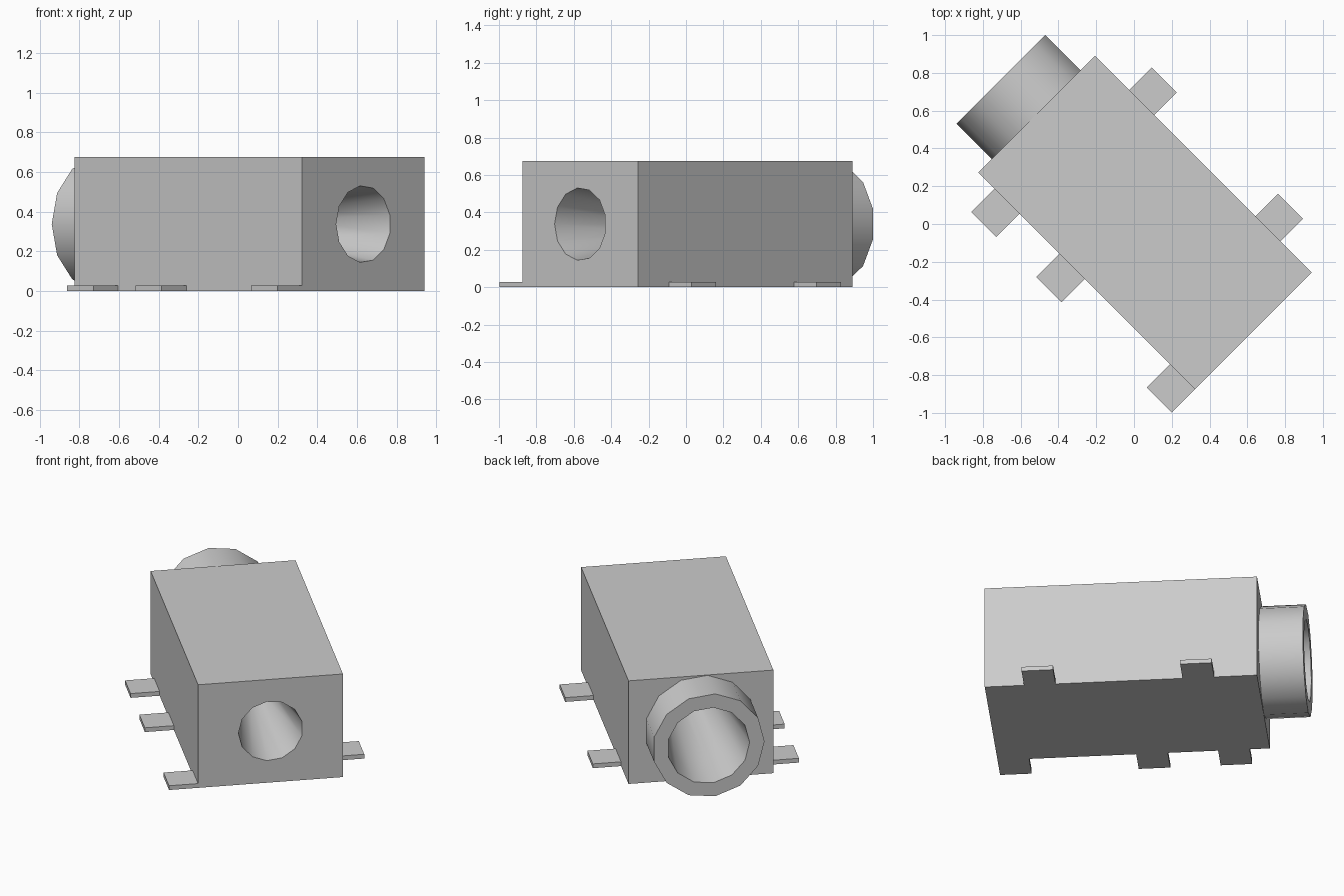
import bpy
import bmesh
import math
from mathutils import Matrix

if "Cube" in bpy.data.objects:
    bpy.data.objects.remove(bpy.data.objects["Cube"])

SIDES = 13
HEIGHT = 0.675
AXIS_Y, AXIS_Z = -0.0475, HEIGHT / 2
BACK, FACE, TIP = -0.847, 0.775, 1.039
# The connector lies diagonally: its socket end points along local +x
TURN = Matrix.Rotation(math.radians(135), 4, "Z")

grey = bpy.data.materials.new("plain_grey")
grey.use_nodes = True
grey.diffuse_color = (0.6, 0.6, 0.6, 1)
grey.node_tree.nodes["Principled BSDF"].inputs["Base Color"].default_value = (0.6, 0.6, 0.6, 1)


def add_object(name, bm):
    bmesh.ops.recalc_face_normals(bm, faces=bm.faces)
    mesh = bpy.data.meshes.new(name)
    bm.to_mesh(mesh)
    bm.free()
    mesh.materials.append(grey)
    obj = bpy.data.objects.new(name, mesh)
    obj.matrix_world = TURN
    bpy.context.collection.objects.link(obj)
    return obj


def block(name, x0, x1, y0, y1, height):
    bm = bmesh.new()
    bmesh.ops.create_cube(bm, size=1)
    bmesh.ops.scale(bm, vec=(x1 - x0, y1 - y0, height), verts=bm.verts)
    bmesh.ops.translate(bm, vec=((x0 + x1) / 2, (y0 + y1) / 2, height / 2), verts=bm.verts)
    return add_object(name, bm)


def turned(name, profile):
    """Closed solid of 13 sides around the socket axis, from (x, radius) pairs."""
    bm = bmesh.new()
    rings = []
    for x, r in profile:
        angles = [2 * math.pi * i / SIDES for i in range(SIDES)]
        rings.append([bm.verts.new((x, AXIS_Y + r * math.cos(a), AXIS_Z + r * math.sin(a)))
                      for a in angles])
    for a, b in zip(rings, rings[1:]):
        for i in range(SIDES):
            j = (i + 1) % SIDES
            bm.faces.new((a[i], a[j], b[j], b[i]))
    bm.faces.new(rings[0])
    bm.faces.new(rings[-1])
    return add_object(name, bm)


def drill(obj, cutter):
    mod = obj.modifiers.new("bore", "BOOLEAN")
    mod.operation = "DIFFERENCE"
    mod.solver = "EXACT"
    mod.object = cutter
    bpy.context.view_layer.update()
    evaluated = obj.evaluated_get(bpy.context.evaluated_depsgraph_get())
    obj.data = bpy.data.meshes.new_from_object(evaluated)
    obj.modifiers.clear()
    bpy.ops.object.select_all(action="DESELECT")
    obj.select_set(True)
    bpy.context.view_layer.objects.active = obj
    bpy.ops.object.shade_smooth_by_angle(angle=math.radians(30))


# Housing and barrel, both pierced by the waisted bore
housing = block("housing", BACK, FACE, -0.483, 0.39, HEIGHT)
barrel = turned("socket_barrel", [(FACE, AXIS_Z), (TIP, AXIS_Z)])
bore = turned("bore_cutter", [(BACK - 0.01, 0.196), (-0.25, 0.1), (TIP + 0.01, 0.249)])
for part in (housing, barrel):
    drill(part, bore)
bpy.data.objects.remove(bore)

# Flat solder tabs along both long sides
for i, x in enumerate((0.467, -0.021, BACK)):
    block(f"right_solder_tab_{i + 1}", x, x + 0.188, 0.39, 0.565, 0.028)
for i, x in enumerate((0.332, -0.613)):
    block(f"left_solder_tab_{i + 1}", x, x + 0.188, -0.653, -0.483, 0.028)
